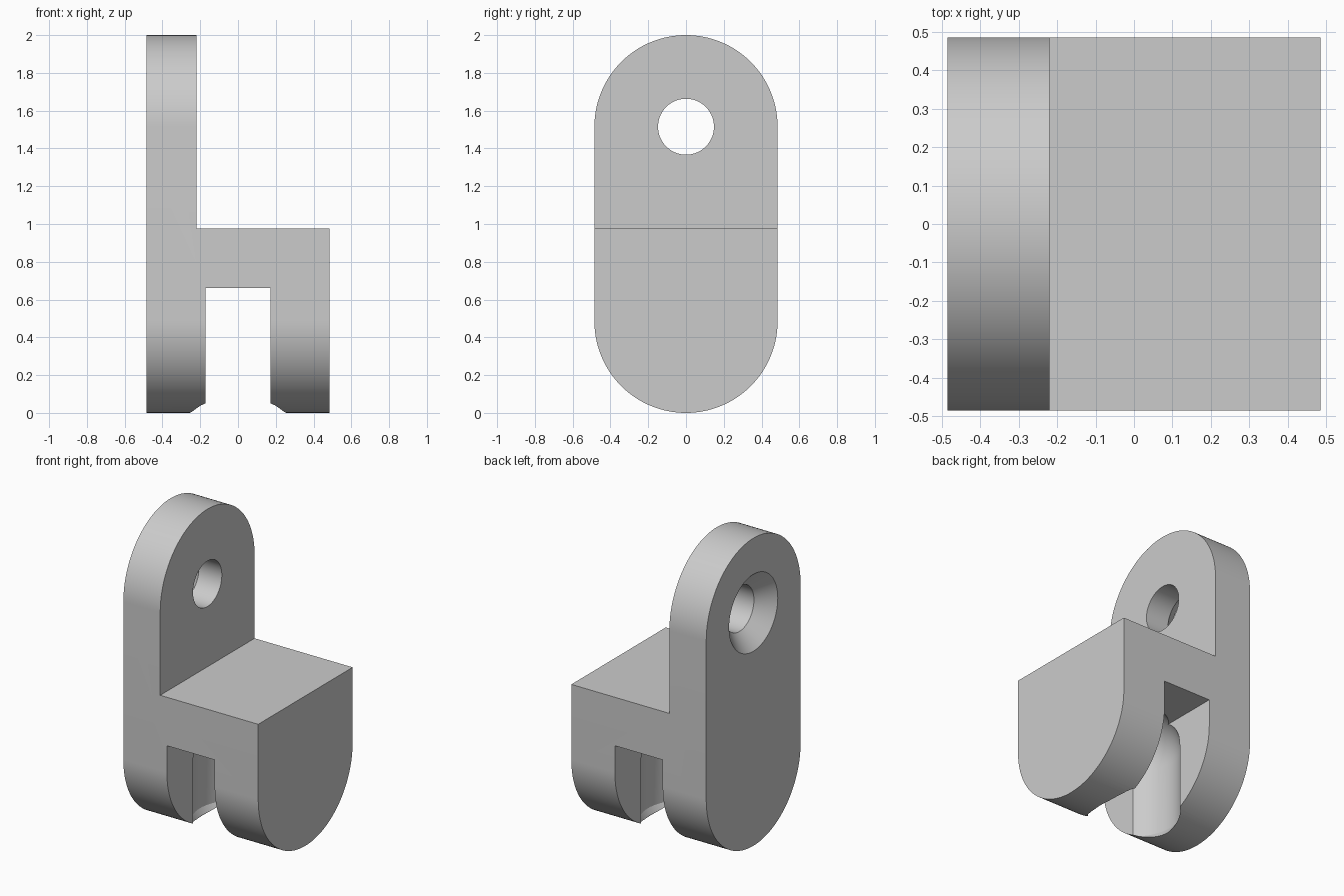
import bpy, bmesh
from math import sin, cos, pi, radians

cube = bpy.data.objects.get("Cube")
if cube:
    bpy.data.objects.remove(cube, do_unlink=True)

R = 0.485          # half width and end radius
TOP = 2.0
SEAT_Z = 0.975     # top of the clevis block
PLATE_X = -0.22    # inner face of the plate
HOLE_Z = TOP - R

grey = bpy.data.materials.new("light grey")
grey.use_nodes = True
color = (0.6, 0.6, 0.6, 1)
grey.diffuse_color = color
grey.node_tree.nodes["Principled BSDF"].inputs["Base Color"].default_value = color


def finish(name, bm):
    bmesh.ops.recalc_face_normals(bm, faces=bm.faces)
    mesh = bpy.data.meshes.new(name)
    bm.to_mesh(mesh)
    bm.free()
    mesh.materials.append(grey)
    obj = bpy.data.objects.new(name, mesh)
    bpy.context.collection.objects.link(obj)
    return obj


def box(name, low, high):
    bm = bmesh.new()
    bmesh.ops.create_cube(bm, size=1)
    for v in bm.verts:
        v.co = [(a + b) / 2 + c * (b - a) for a, b, c in zip(low, high, v.co)]
    return finish(name, bm)


def lathe(name, profile, place, sides=96):
    """Closed stack of rings; profile holds (radius, distance along axis)."""
    bm = bmesh.new()
    rings = []
    for r, d in profile:
        angles = [2 * pi * i / sides for i in range(sides)]
        rings.append([bm.verts.new(place(r * cos(a), r * sin(a), d)) for a in angles])
    for low, high in zip(rings, rings[1:]):
        for i in range(sides):
            j = (i + 1) % sides
            bm.faces.new((low[i], low[j], high[j], high[i]))
    bm.faces.new(rings[0])
    bm.faces.new(rings[-1])
    return finish(name, bm)


# Body: round-ended outline extruded across the width
bm = bmesh.new()
outline = []
steps = 64
for start, centre in ((0, HOLE_Z), (pi, R)):
    for i in range(steps + 1):
        a = start + pi * i / steps
        outline.append(bm.verts.new((-R, R * cos(a), centre + R * sin(a))))
side = bm.faces.new(outline)
extruded = bmesh.ops.extrude_face_region(bm, geom=[side])["geom"]
bmesh.ops.translate(bm, vec=(2 * R, 0, 0),
                    verts=[g for g in extruded if isinstance(g, bmesh.types.BMVert)])
body = finish("mounting_bracket", bm)

# Step above the block, and the slot between the two legs
step = box("step_cutter", (PLATE_X, -1, SEAT_Z), (1, 1, 3))
slot = box("slot_cutter", (-0.172, -1, -1), (0.172, 1, 0.66))

# Domed vertical pocket with a narrow retaining lip
POCKET_R, DOME_Z = 0.275, 0.475
pocket_profile = [(0.255, -0.1), (0.255, 0.005), (POCKET_R, 0.04)]
pocket_profile += [(POCKET_R * cos(radians(a)), DOME_Z + POCKET_R * sin(radians(a)))
                   for a in range(0, 90, 6)]
pocket = lathe("pocket_cutter", pocket_profile, lambda u, v, d: (u, v, d))

# Countersunk screw hole through the plate
hole = lathe("screw_hole_cutter",
             [(0.25, -0.6), (0.25, -R), (0.148, -R + 0.1), (0.148, 0)],
             lambda u, v, d: (d, u, HOLE_Z + v))

bpy.ops.object.select_all(action="DESELECT")
bpy.context.view_layer.objects.active = body
body.select_set(True)
for cutter in (step, slot, pocket, hole):
    cutter.hide_render = True
    mod = body.modifiers.new(cutter.name, "BOOLEAN")
    mod.operation = "DIFFERENCE"
    mod.solver = "EXACT"
    mod.object = cutter
    bpy.ops.object.modifier_apply(modifier=mod.name)
    bpy.data.objects.remove(cutter, do_unlink=True)

bpy.ops.object.shade_smooth_by_angle(angle=radians(20))
